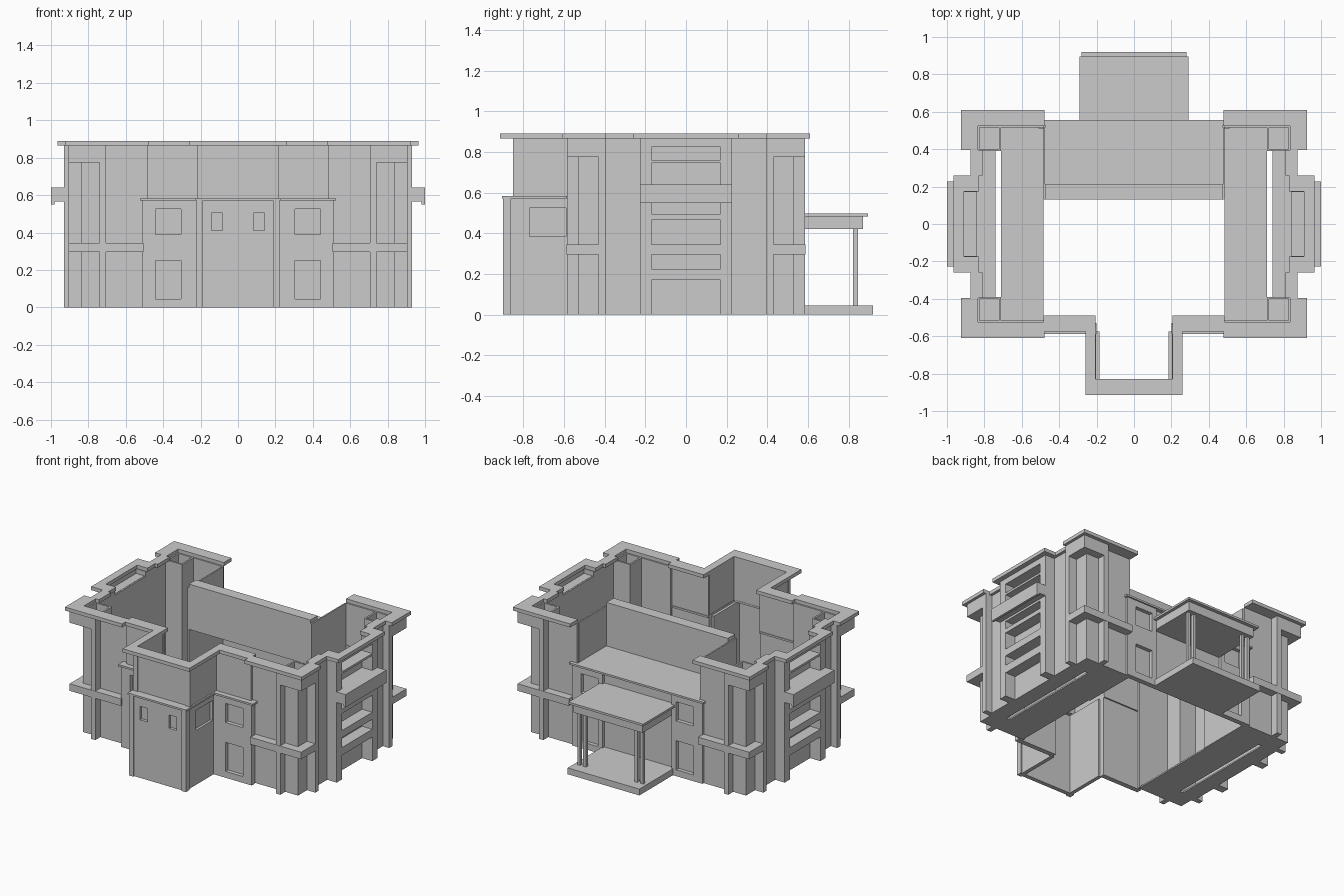
import bpy


def box(name, x0, x1, y0, y1, z0, z1):
    """Axis-aligned block between the given limits."""
    bpy.ops.mesh.primitive_cube_add(size=1)
    o = bpy.context.object
    o.name = o.data.name = name
    for v in o.data.vertices:
        v.co = ((x0 + x1) / 2 + v.co.x * (x1 - x0),
                (y0 + y1) / 2 + v.co.y * (y1 - y0),
                (z0 + z1) / 2 + v.co.z * (z1 - z0))
    return o


def mbox(name, x0, x1, y0, y1, z0, z1, sy=(1,)):
    """Block repeated on both sides of the building (and both ends if asked)."""
    for a in (1, -1):
        for b in sy:
            xs, ys = sorted((a * x0, a * x1)), sorted((b * y0, b * y1))
            box(name, *xs, *ys, z0, z1)


def recess(target, *limits):
    """Cut a rectangular recess into a block."""
    cutter = box("cutter", *limits)
    m = target.modifiers.new("recess", 'BOOLEAN')
    m.operation, m.solver, m.object = 'DIFFERENCE', 'EXACT', cutter
    bpy.context.view_layer.objects.active = target
    bpy.ops.object.modifier_apply(modifier=m.name)
    bpy.data.objects.remove(cutter)


ENDS = (1, -1)
TOP, ROOF = 0.865, 0.89

# --- Side wings: walls with corner notches ---
mbox("wing_end_wall", 0.48, 0.84, 0.515, 0.53, 0, TOP, sy=ENDS)
mbox("wing_corner_side_wall", 0.825, 0.84, 0.40, 0.515, 0, TOP, sy=ENDS)
mbox("wing_corner_inner_wall", 0.71, 0.722, 0.39, 0.515, 0, TOP, sy=ENDS)
mbox("wing_corner_cross_wall", 0.722, 0.84, 0.39, 0.402, 0, TOP, sy=ENDS)
mbox("wing_end_pilaster", 0.705, 0.74, 0.53, 0.585, 0, TOP, sy=ENDS)
mbox("wing_side_pilaster", 0.84, 0.905, 0.395, 0.43, 0, TOP, sy=ENDS)
mbox("wing_side_wall", 0.84, 0.855, 0.22, 0.395, 0, TOP, sy=ENDS)
# heads above the notches and belt course around the corner
mbox("corner_head_end", 0.74, 0.905, 0.53, 0.585, 0.775, TOP, sy=ENDS)
mbox("corner_head_side", 0.84, 0.905, 0.43, 0.53, 0.775, TOP, sy=ENDS)
mbox("belt_end", 0.505, 0.905, 0.53, 0.587, 0.295, 0.345, sy=ENDS)
mbox("belt_side", 0.84, 0.905, 0.40, 0.53, 0.295, 0.345, sy=ENDS)
# floor with a long slot
mbox("wing_floor_inner", 0.485, 0.712, -0.53, 0.53, 0, 0.01)
mbox("wing_floor_outer", 0.74, 0.85, -0.395, 0.395, 0, 0.01)
mbox("wing_floor_end", 0.712, 0.84, 0.395, 0.53, 0, 0.01, sy=ENDS)

# --- Bay with stacked openings and balcony ---
mbox("bay_pier", 0.84, 0.93, 0.17, 0.227, 0, TOP, sy=ENDS)
mbox("bay_back_panel", 0.84, 0.85, -0.17, 0.17, 0, 0.83)
for z0, z1 in ((0.17, 0.225), (0.295, 0.345), (0.465, 0.495),
               (0.55, 0.64), (0.745, 0.76), (0.825, 0.832)):
    mbox("bay_band", 0.85, 0.93, -0.17, 0.17, z0, z1)
mbox("bay_top_beam", 0.915, 0.93, -0.17, 0.17, 0.832, TOP)
mbox("balcony", 0.93, 0.982, -0.227, 0.227, 0.565, 0.64)
mbox("balcony_lip", 0.982, 1.0, -0.227, 0.227, 0.55, 0.64)

# --- Wing cornice ring ---
mbox("cornice_end", 0.478, 0.925, 0.525, 0.61, TOP, ROOF, sy=ENDS)
mbox("cornice_corner", 0.835, 0.925, 0.395, 0.525, TOP, ROOF, sy=ENDS)
mbox("cornice_step", 0.81, 0.875, 0.26, 0.395, TOP, ROOF, sy=ENDS)
mbox("cornice_bay_end", 0.83, 0.965, 0.175, 0.26, TOP, ROOF, sy=ENDS)
mbox("cornice_bay", 0.91, 0.965, -0.175, 0.175, TOP, ROOF)

# --- Front and back lower walls with recessed windows ---
for s in (1, -1):
    wx = sorted((s * 0.305, s * 0.44))
    front = box("front_lower_wall", *sorted((s * 0.20, s * 0.51)),
                -0.575, -0.54, 0, 0.57)
    back = box("back_lower_wall", *sorted((s * 0.27, s * 0.51)),
               0.51, 0.545, 0, 0.57)
    for z0, z1 in ((0.045, 0.25), (0.39, 0.525)):
        recess(front, *wx, -0.60, -0.548, z0, z1)
        recess(back, *wx, 0.518, 0.60, z0, z1)
mbox("front_ledge", 0.20, 0.525, -0.587, -0.53, 0.57, 0.583)
mbox("front_upper_wall", 0.20, 0.487, -0.55, -0.535, 0.583, TOP)
mbox("front_cornice", 0.205, 0.485, -0.575, -0.49, TOP, ROOF)

# --- Front tower ---
tower = box("tower_lower_front", -0.195, 0.195, -0.89, -0.86, 0, 0.57)
for s in (1, -1):
    recess(tower, *sorted((s * 0.083, s * 0.143)), -0.92, -0.87, 0.41, 0.505)
    side = box("tower_lower_side", *sorted((s * 0.185, s * 0.212)),
               -0.88, -0.575, 0, 0.57)
    recess(side, *sorted((s * 0.195, s * 0.25)), -0.77, -0.59, 0.385, 0.525)
mbox("tower_lower_pilaster", 0.188, 0.222, -0.90, -0.86, 0, 0.57)
mbox("tower_ledge_side", 0.203, 0.228, -0.905, -0.575, 0.57, 0.583)
box("tower_ledge_front", -0.203, 0.203, -0.905, -0.83, 0.57, 0.583)
mbox("tower_upper_side", 0.205, 0.217, -0.84, -0.535, 0.583, TOP)
box("tower_upper_front", -0.19, 0.19, -0.845, -0.832, 0.583, TOP)
mbox("tower_upper_pilaster", 0.188, 0.22, -0.852, -0.83, 0.583, TOP)
mbox("tower_cornice_side", 0.205, 0.26, -0.83, -0.575, TOP, ROOF)
box("tower_cornice_front", -0.26, 0.26, -0.915, -0.83, TOP, ROOF)

# --- Back block with terrace; its rear is open to the courtyard below ---
box("back_entrance_wall", -0.27, 0.27, 0.51, 0.525, 0, 0.57)
box("terrace_floor", -0.475, 0.475, 0.13, 0.555, 0.57, 0.583)
mbox("back_ledge", 0.475, 0.525, 0.53, 0.555, 0.57, 0.583)
box("courtyard_wall", -0.475, 0.475, 0.13, 0.21, 0.583, ROOF)
mbox("terrace_side_wall", 0.475, 0.485, 0.13, 0.515, 0, TOP)

# --- Porch ---
box("porch_floor", -0.28, 0.28, 0.525, 0.92, 0, 0.045)
box("porch_beam", -0.27, 0.27, 0.525, 0.87, 0.42, 0.482)
box("porch_roof", -0.292, 0.292, 0.52, 0.895, 0.482, 0.497)
for x in (0.19, 0.235):
    mbox("porch_post", x, x + 0.022, 0.822, 0.845, 0.045, 0.42)
